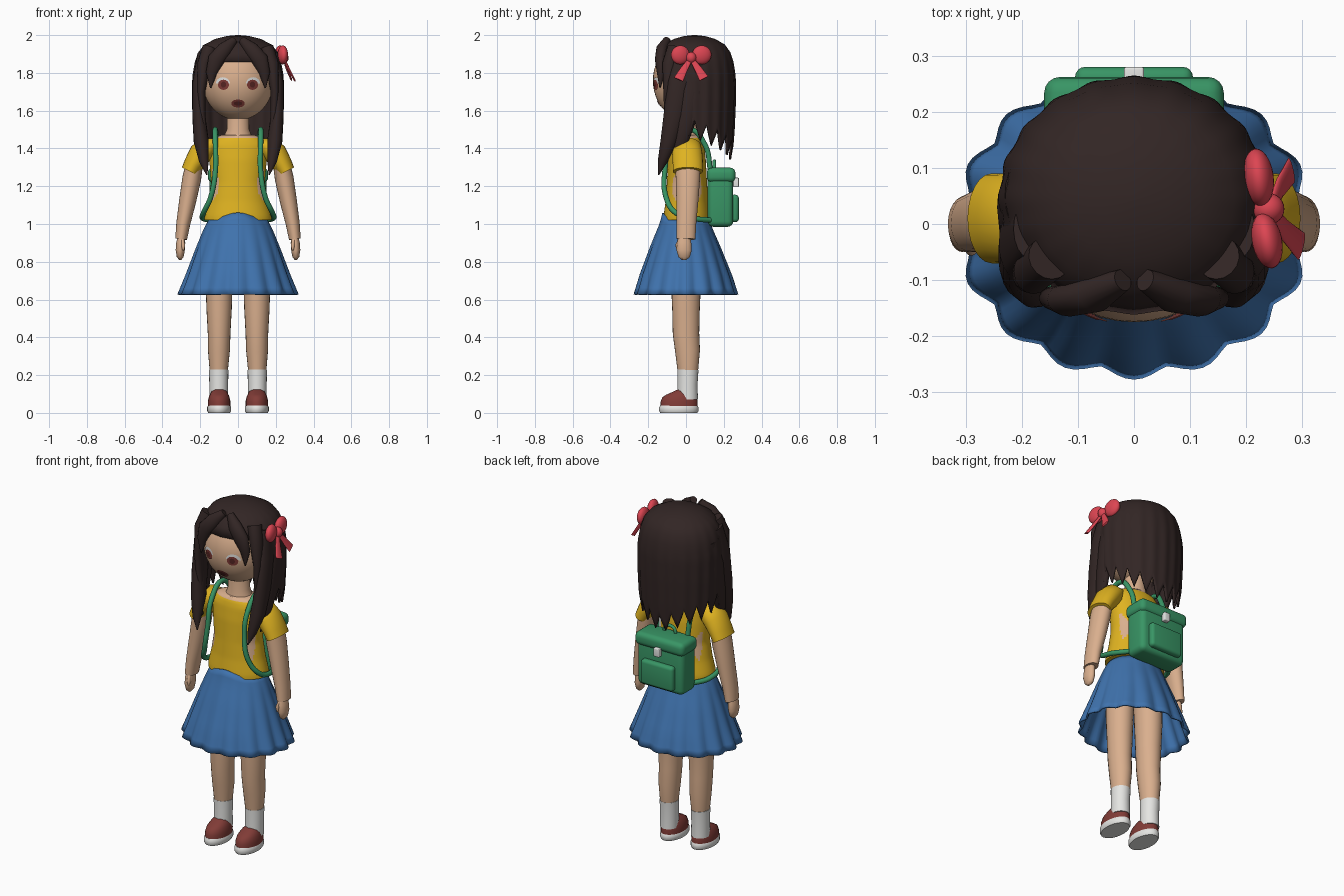
import bpy, bmesh, math
from mathutils import Vector

if "Cube" in bpy.data.objects:
    bpy.data.objects.remove(bpy.data.objects["Cube"])

def mat(name, r, g, b):
    m = bpy.data.materials.new(name)
    m.diffuse_color = (r, g, b, 1)
    m.use_nodes = True
    m.node_tree.nodes["Principled BSDF"].inputs["Base Color"].default_value = m.diffuse_color
    return m

SKIN = mat("skin", .70, .43, .27)
HAIR = mat("dark_hair", .032, .019, .018)
YELLOW = mat("yellow_cloth", .74, .45, .015)
BLUE = mat("blue_cloth", .05, .17, .42)
GREEN = mat("green_canvas", .04, .30, .13)
RED = mat("bow_red", .72, .06, .085)
BROWN = mat("shoe_brown_red", .22, .045, .038)
WHITE = mat("white", .78, .78, .76)
DARK = mat("eye_brown", .10, .02, .018)

def finish(name, bm, m, angle=50):
    bmesh.ops.recalc_face_normals(bm, faces=bm.faces)
    me = bpy.data.meshes.new(name)
    bm.to_mesh(me)
    bm.free()
    ob = bpy.data.objects.new(name, me)
    bpy.context.collection.objects.link(ob)
    me.materials.append(m)
    bpy.ops.object.select_all(action='DESELECT')
    ob.select_set(True)
    bpy.context.view_layer.objects.active = ob
    bpy.ops.object.shade_smooth_by_angle(angle=math.radians(angle))
    return ob

def tube(name, rings, m, n=24, caps=True):
    """Skin ellipses (x, y, z, half width, half depth) strung along a path."""
    bm = bmesh.new()
    cs = [Vector(r[:3]) for r in rings]
    loops = []
    for i, r in enumerate(rings):
        t = (cs[min(i + 1, len(cs) - 1)] - cs[max(i - 1, 0)]).normalized()
        u = Vector((0, 1, 0))
        u = (u - t * u.dot(t)).normalized()
        v = u.cross(t)
        loops.append([bm.verts.new(cs[i] + v * r[3] * math.cos(a) + u * r[4] * math.sin(a))
                      for a in (2 * math.pi * k / n for k in range(n))])
    for a, b in zip(loops, loops[1:]):
        for k in range(n):
            bm.faces.new((a[k], a[(k + 1) % n], b[(k + 1) % n], b[k]))
    if caps:
        bm.faces.new(loops[0])
        bm.faces.new(loops[-1])
    return finish(name, bm, m)

def flip(rings, s):
    return [(s * r[0],) + tuple(r[1:]) for r in rings]

def lerp_table(tab, z):
    for a, b in zip(tab, tab[1:]):
        if a[0] >= z >= b[0]:
            f = (a[0] - z) / (a[0] - b[0])
            return [p + (q - p) * f for p, q in zip(a[1:], b[1:])]
    return list(tab[-1][1:])

def box(name, x, y0, y1, z0, z1, m, bevel):
    bm = bmesh.new()
    bmesh.ops.create_cube(bm, size=1)
    for v in bm.verts:
        v.co = Vector((v.co.x * 2 * x, (y0 + y1) / 2 + v.co.y * (y1 - y0), (z0 + z1) / 2 + v.co.z * (z1 - z0)))
    bmesh.ops.bevel(bm, geom=bm.edges[:], offset=bevel, segments=4, profile=.5, affect='EDGES')
    return finish(name, bm, m, 40)

def strap(name, pts, radius, m):
    cu = bpy.data.curves.new(name, 'CURVE')
    cu.dimensions = '3D'
    cu.bevel_depth = radius
    cu.use_fill_caps = True
    sp = cu.splines.new('BEZIER')
    sp.bezier_points.add(len(pts) - 1)
    for b, p in zip(sp.bezier_points, pts):
        b.co = p
        b.handle_left_type = b.handle_right_type = 'AUTO'
    ob = bpy.data.objects.new(name, cu)
    bpy.context.collection.objects.link(ob)
    cu.materials.append(m)
    bpy.ops.object.select_all(action='DESELECT')
    ob.select_set(True)
    bpy.context.view_layer.objects.active = ob
    bpy.ops.object.convert(target='MESH')
    bpy.ops.object.shade_smooth()

# Head and neck
HC, HR = Vector((0, 0, 1.76)), Vector((.19, .175, .21))
bm = bmesh.new()
bmesh.ops.create_uvsphere(bm, u_segments=40, v_segments=24, radius=1)
for v in bm.verts:
    v.co = HC + v.co * HR
finish("head", bm, SKIN, 80)
tube("neck", [(0, .01, 1.62, .058, .055), (0, .01, 1.5, .06, .058), (0, .01, 1.44, .085, .07)], SKIN)

# Face details laid on the head
def face_plate(name, cx, cz, rx, rz, off, m, top_only=False):
    bm = bmesh.new()
    def pt(x, z):
        k = max(.05, 1 - (x / HR.x) ** 2 - ((z - HC.z) / HR.z) ** 2)
        return bm.verts.new((x, -HR.y * math.sqrt(k) - off, z))
    c = pt(cx, cz)
    end = math.pi if top_only else 2 * math.pi
    ring = [pt(cx + rx * math.cos(end * k / 24), cz + rz * math.sin(end * k / 24)) for k in range(25)]
    for a, b in zip(ring, ring[1:]):
        bm.faces.new((c, a, b))
    return finish(name, bm, m, 80)

for s, side in ((-1, "left"), (1, "right")):
    face_plate("eye_white_" + side, s * .08, 1.745, .037, .032, .003, WHITE, True)
    face_plate("iris_" + side, s * .077, 1.737, .029, .027, .005, BROWN)
    face_plate("pupil_" + side, s * .077, 1.738, .014, .016, .007, DARK)
face_plate("mouth", 0, 1.638, .036, .021, .003, BROWN)
face_plate("mouth_inner", 0, 1.638, .022, .011, .005, DARK)

# Hair shell: dome at the front, long jagged sheet at the sides and back
PROF = [(2.0, .04), (1.995, .25), (1.98, .5), (1.95, .74), (1.91, .87), (1.86, .945),
        (1.78, 1), (1.65, 1), (1.5, .97), (1.3, .9)]
N, ROWS = 160, 12
bm = bmesh.new()
cols = []
for k in range(N):
    a = 360 * k / N
    d = min(a, 360 - a)
    tooth = abs((k % 8) - 4) / 4
    tip = 1.47 - .14 * max(0, d - 75) / 105 + .1 * tooth
    zs = [p[0] for p in PROF[:6]] + [1.86 + (tip - 1.86) * r / ROWS for r in range(1, ROWS + 1)]
    col = []
    for z in zs:
        wave = 1 + .012 * math.cos(math.radians(a) * 20) * min(1, (2 - z) / .3)
        r = lerp_table(PROF, z)[0] * wave
        col.append(bm.verts.new((.24 * r * math.sin(math.radians(a)), .045 - .217 * r * math.cos(math.radians(a)), z)))
    cols.append((d, col))
for k in range(N):
    (d0, c0), (d1, c1) = cols[k], cols[(k + 1) % N]
    last = 5 if min(d0, d1) < 50 else 5 + ROWS
    for r in range(last):
        bm.faces.new((c0[r], c1[r], c1[r + 1], c0[r + 1]))
bm.faces.new([c[1][0] for c in cols])
bmesh.ops.delete(bm, geom=[v for v in bm.verts if not v.link_faces], context='VERTS')
shell = finish("hair_shell", bm, HAIR, 60)
sol = shell.modifiers.new("thickness", 'SOLIDIFY')
sol.thickness, sol.offset = .012, -1

# Hair locks: parted fringe, temple wisps, long front locks
LOCKS = {
    "fringe": [(.02, -.10, 1.975, .02, .02), (.07, -.125, 1.925, .04, .033), (.115, -.135, 1.87, .045, .03),
               (.14, -.132, 1.80, .03, .022), (.145, -.138, 1.72, .003, .003)],
    "temple_lock": [(.15, -.06, 1.93, .04, .04), (.18, -.085, 1.85, .035, .04), (.195, -.085, 1.7, .022, .035),
                    (.19, -.085, 1.58, .018, .03), (.165, -.10, 1.43, .003, .003)],
    "long_lock": [(.19, -.01, 1.9, .025, .05), (.213, -.035, 1.75, .028, .06), (.208, -.06, 1.58, .034, .058),
                  (.195, -.09, 1.44, .04, .045), (.18, -.125, 1.33, .025, .025), (.165, -.145, 1.26, .003, .003)],
    "outer_lock": [(.205, .05, 1.85, .025, .06), (.218, .03, 1.7, .026, .06), (.215, 0, 1.54, .026, .05),
                   (.205, -.03, 1.42, .022, .035), (.19, -.06, 1.31, .003, .003)],
}
for lock, rings in LOCKS.items():
    for s, side in ((-1, "left"), (1, "right")):
        tube(lock + "_" + side, flip(rings, s), HAIR, 16)

# Torso: shirt that leaves narrow bare strips by the waist
TORSO = [(1.47, .09, .068), (1.455, .13, .08), (1.42, .16, .09), (1.34, .152, .1), (1.22, .142, .106),
         (1.12, .158, .113), (1.04, .178, .124), (1.02, .178, .124)]
zs = [1.47 - .015 * i for i in range(31)]
shirt = tube("shirt", [(0, .005, z, *lerp_table(TORSO, z)) for z in zs], YELLOW, 72)
shirt.data.materials.append(SKIN)
for p in shirt.data.polygons:
    c = p.center
    edge = .1 + 5 * (c.z - 1.21) ** 2
    if (edge < abs(c.x) < .136) and 1.09 < c.z < 1.33 or (c.z > 1.457 and abs(c.x) < .11):
        p.material_index = 1

# Pleated skirt
bm = bmesh.new()
SN = 128
SKIRT = [(0, .15, .125), (.12, .178, .137), (.4, .222, .185), (.75, .272, .238), (1, .31, .268)]
rows = []
for i in range(13):
    t = i / 12
    rx, ry = lerp_table([(-a, b, c) for a, b, c in SKIRT], -t)
    row = []
    for k in range(SN):
        a = 2 * math.pi * k / SN
        f = 1 + .07 * t * (abs(math.cos(8 * a)) ** 1.4 - .5)
        top = 1.03 + .03 * max(0, -math.sin(a)) ** 6
        row.append(bm.verts.new((rx * f * math.cos(a), ry * f * math.sin(a), top + (.628 - top) * t)))
    rows.append(row)
for a, b in zip(rows, rows[1:]):
    for k in range(SN):
        bm.faces.new((a[k], a[(k + 1) % SN], b[(k + 1) % SN], b[k]))
skirt = finish("skirt", bm, BLUE, 60)
sol = skirt.modifiers.new("thickness", 'SOLIDIFY')
sol.thickness, sol.offset = .01, -1

# Limbs, sleeves, socks, shoes and straps on both sides
for s, side in ((-1, "left"), (1, "right")):
    def part(name, rings, m, n=24):
        return tube(name + "_" + side, flip(rings, s), m, n)
    part("sleeve", [(.12, .005, 1.435, .02, .05), (.16, .005, 1.41, .06, .075), (.2, .007, 1.37, .062, .08),
                    (.235, .01, 1.315, .053, .08), (.254, .01, 1.278, .048, .08)], YELLOW)
    part("arm", [(.23, .01, 1.32, .045, .068), (.245, .01, 1.24, .05, .064), (.267, .007, 1.12, .045, .058),
                 (.29, .002, 1.0, .037, .052), (.301, 0, .92, .031, .05)], SKIN)
    part("hand", [(.3, -.008, .94, .018, .03), (.303, -.01, .9, .024, .038), (.306, -.01, .86, .024, .04),
                  (.306, -.01, .825, .018, .03), (.306, -.01, .81, .006, .012)], SKIN)
    part("thumb", [(.295, -.03, .92, .009, .012), (.29, -.045, .885, .011, .012), (.29, -.045, .86, .004, .005)], SKIN, 12)
    part("leg", [(.09, .005, .98, .078, .085), (.1, 0, .7, .072, .08), (.1, 0, .55, .067, .073),
                 (.1, 0, .42, .06, .07), (.101, .008, .33, .058, .066), (.102, .01, .21, .047, .053)], SKIN)
    part("sock", [(.102, .01, .228, .051, .056), (.102, .008, .15, .05, .053), (.102, .008, .07, .05, .055)], WHITE)
    part("shoe", [(.1, -.037, .03, .06, .098), (.1, -.036, .06, .06, .098), (.1, -.037, .09, .053, .088),
                  (.1, -.04, .112, .04, .066), (.1, -.045, .123, .018, .03)], BROWN)
    part("sole", [(.1, -.038, 0, .058, .098), (.1, -.038, .01, .063, .104), (.1, -.038, .03, .063, .104),
                  (.1, -.038, .04, .058, .098)], WHITE)
    strap("backpack_strap_" + side, [(s * x, y, z) for x, y, z in (
        (.1, .13, 1.28), (.11, .1, 1.42), (.12, .02, 1.5), (.12, -.075, 1.43), (.12, -.112, 1.28),
        (.145, -.105, 1.14), (.182, -.055, 1.06), (.185, .04, 1.03), (.13, .14, 1.02))], .014, GREEN)

# Backpack
box("backpack_body", .15, .115, .25, .985, 1.27, GREEN, .03)
box("backpack_flap", .16, .11, .262, 1.22, 1.298, GREEN, .028)
box("backpack_pocket", .105, .235, .28, 1.01, 1.155, GREEN, .018)
box("backpack_buckle", .018, .25, .28, 1.195, 1.245, WHITE, .005)
strap("backpack_handle", [(-.04, .15, 1.285), (-.025, .15, 1.325), (.025, .15, 1.325), (.04, .15, 1.285)], .009, GREEN)

# Hair bow: knot, two loops, two tails
def blob(name, c, r, tilt):
    bpy.ops.mesh.primitive_uv_sphere_add(segments=24, ring_count=14, radius=1, location=c, rotation=tilt)
    ob = bpy.context.object
    ob.name, ob.scale = name, r
    ob.data.materials.append(RED)
    bpy.ops.object.shade_smooth()

blob("bow_knot", (.24, .027, 1.88), (.028, .028, .03), (0, 0, 0))
blob("bow_loop_back", (.222, .083, 1.895), (.027, .052, .05), (.2, 0, .12))
blob("bow_loop_front", (.237, -.03, 1.895), (.027, .05, .05), (-.2, 0, .2))
tube("bow_tail_front", [(.245, .022, 1.87, .007, .012), (.268, -.01, 1.82, .007, .02), (.298, -.04, 1.765, .005, .027)], RED, 16)
tube("bow_tail_back", [(.245, .032, 1.87, .007, .012), (.26, .065, 1.82, .007, .02), (.28, .095, 1.77, .005, .026)], RED, 16)
